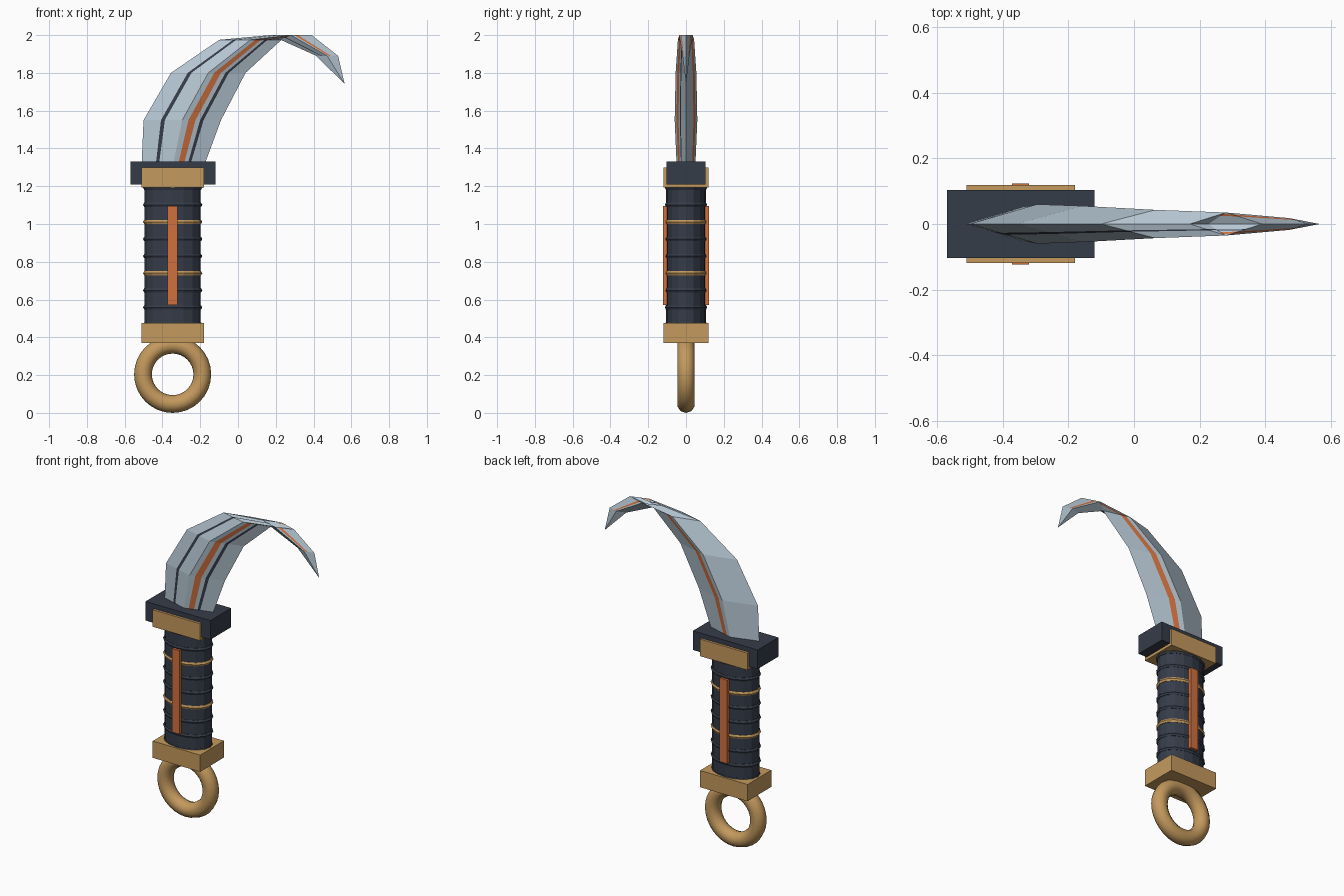
import bpy, bmesh, math

old = bpy.data.objects.get("Cube")
if old:
    bpy.data.objects.remove(old, do_unlink=True)

CX = -0.346  # handle axis


def material(name, rgb):
    m = bpy.data.materials.new(name)
    m.use_nodes = True
    col = (*rgb, 1.0)
    m.diffuse_color = col
    m.node_tree.nodes["Principled BSDF"].inputs["Base Color"].default_value = col
    return m


steel = material("pale_steel", (0.46, 0.56, 0.64))
dark = material("dark_slate", (0.036, 0.045, 0.066))
gold = material("brass", (0.55, 0.32, 0.11))
orange = material("burnt_orange", (0.63, 0.16, 0.047))


def finish(name, mat):
    ob = bpy.context.object
    ob.name = ob.data.name = name
    ob.data.materials.append(mat)
    return ob


def box(name, mat, x, y, z):
    """Box from (min, max) ranges."""
    mid = [(a + b) / 2 for a, b in (x, y, z)]
    bpy.ops.mesh.primitive_cube_add(size=1, location=mid)
    ob = finish(name, mat)
    for v in ob.data.vertices:
        for i, (a, b) in enumerate((x, y, z)):
            v.co[i] *= b - a
    return ob


# Blade: horizontal diamond sections (z, left edge x, right edge x, half thickness)
SECTIONS = [
    (1.32, -0.51, -0.175, 0.05),
    (1.55, -0.50, -0.09, 0.06),
    (1.80, -0.355, 0.04, 0.055),
    (1.975, -0.10, 0.23, 0.043),
    (2.00, 0.17, 0.39, 0.035),
    (1.89, 0.415, 0.53, 0.018),
    (1.74, 0.565, 0.565, 0.0),
]
FRONT = [-1, -0.55, -0.45, 0, 0.16, 0.34, 0.46, 0.55, 1]
BACK = [0.34, 0.16, 0]
LOOP = [(u, -1) for u in FRONT] + [(u, 1) for u in BACK]


def stripe(u, side, row):
    """Material slot for the strip of blade centred on u."""
    if row > 4:
        return 0
    if 0.2 < u < 0.3:
        return 2
    if side < 0 and (-0.52 < u < -0.48 or (0.48 < u < 0.52 and row < 4)):
        return 1
    return 0


bm = bmesh.new()
rings = []
for z, x0, x1, t in SECTIONS:
    c, h = (x0 + x1) / 2, (x1 - x0) / 2
    rings.append([bm.verts.new((c + u * h, s * t * (1 - abs(u)), z)) for u, s in LOOP])
n = len(LOOP)
for row in range(len(rings) - 1):
    a, b = rings[row], rings[row + 1]
    for i in range(n):
        j = (i + 1) % n
        f = bm.faces.new((a[i], a[j], b[j], b[i]))
        side = -1 if i < len(FRONT) - 1 else 1
        f.material_index = stripe((LOOP[i][0] + LOOP[j][0]) / 2, side, row)
bm.faces.new(rings[0][::-1])
bmesh.ops.remove_doubles(bm, verts=bm.verts, dist=0.0001)
bmesh.ops.recalc_face_normals(bm, faces=bm.faces)
mesh = bpy.data.meshes.new("blade")
bm.to_mesh(mesh)
bm.free()
blade = bpy.data.objects.new("blade", mesh)
for m in (steel, dark, orange):
    mesh.materials.append(m)
bpy.context.collection.objects.link(blade)

# Guard, collar and pommel block
box("guard", dark, (-0.57, -0.12), (-0.103, 0.103), (1.21, 1.33))
box("collar", gold, (-0.51, -0.18), (-0.118, 0.118), (1.193, 1.30))
box("pommel_block", gold, (-0.51, -0.18), (-0.118, 0.118), (0.37, 0.475))

# Oval grip
bpy.ops.mesh.primitive_cylinder_add(vertices=16, radius=0.148, depth=0.74,
                                    location=(CX, 0, 0.83))
grip = finish("grip", dark)
grip.scale.y = 0.71

# Wrap bands, every third or so in brass
for k in range(9):
    bpy.ops.mesh.primitive_torus_add(major_radius=0.144, minor_radius=0.013,
                                     major_segments=16, minor_segments=6,
                                     location=(CX, 0, 0.468 + 0.0905 * k))
    band = finish(f"grip_band_{k + 1}", gold if k in (3, 6) else dark)
    band.scale.y = 0.71

# Inlay strips on both faces of the grip
for side, name in ((-1, "front_inlay"), (1, "back_inlay")):
    y = sorted((side * 0.095, side * 0.123))
    box(name, orange, (-0.372, -0.32), y, (0.57, 1.095))

# Finger ring
bpy.ops.mesh.primitive_torus_add(major_radius=0.157, minor_radius=0.047,
                                 major_segments=32, minor_segments=10,
                                 location=(CX, 0, 0.204),
                                 rotation=(math.pi / 2, 0, 0))
finish("finger_ring", gold)
bpy.ops.object.shade_smooth()
